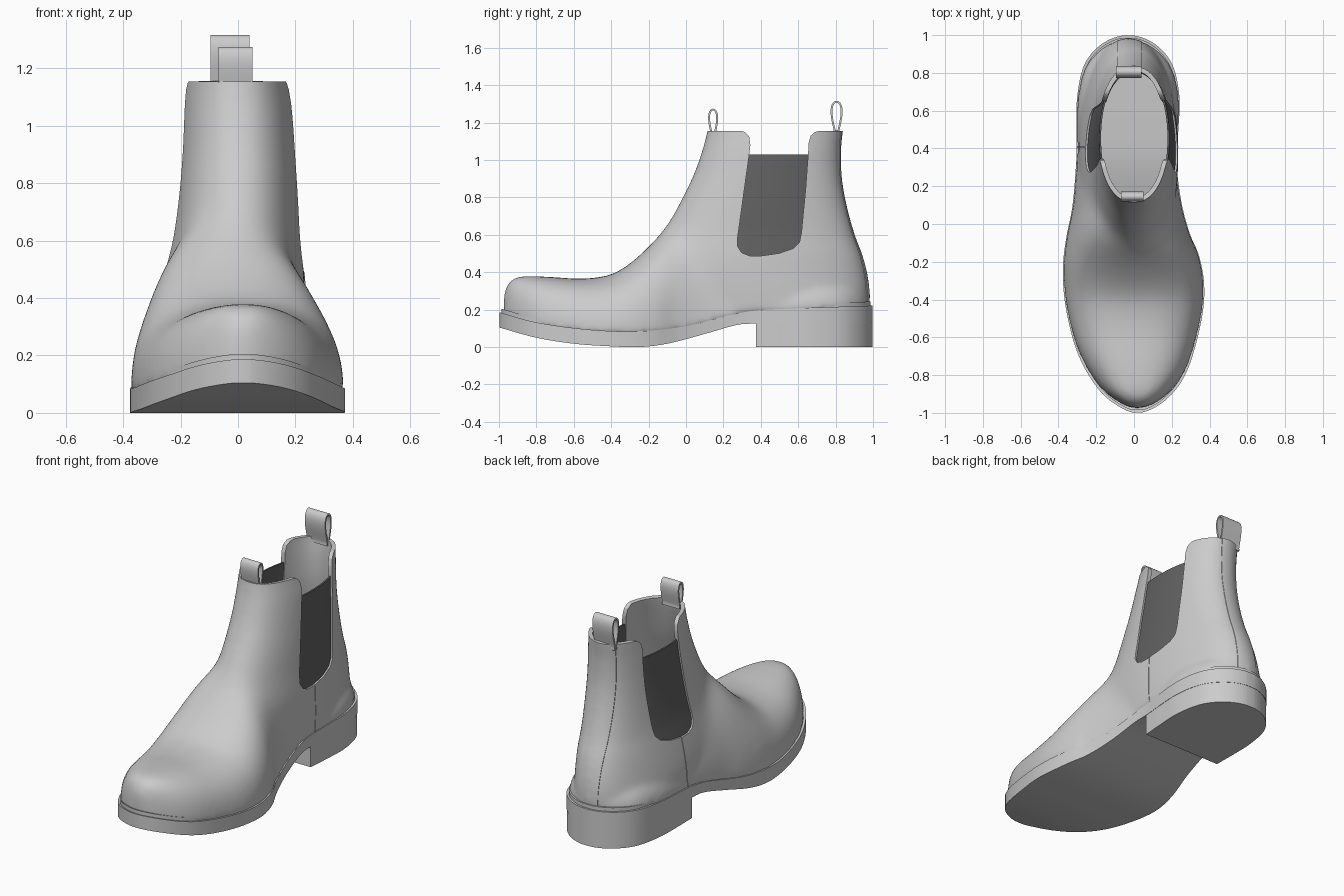
import bpy, bmesh, math
from mathutils import Vector

if "Cube" in bpy.data.objects:
    bpy.data.objects.remove(bpy.data.objects["Cube"])


def interp(pts, x):
    """Smooth interpolation through (x, value...) rows."""
    x = min(max(x, pts[0][0]), pts[-1][0])
    i = next(k for k in range(len(pts) - 1) if x <= pts[k + 1][0])
    h = pts[i + 1][0] - pts[i][0]
    t = (x - pts[i][0]) / h

    def slope(k, c):
        a, b = pts[max(k - 1, 0)], pts[min(k + 1, len(pts) - 1)]
        return (b[c] - a[c]) / (b[0] - a[0])
    out = []
    for c in range(1, len(pts[0])):
        out.append((2*t**3 - 3*t*t + 1) * pts[i][c] + (t**3 - 2*t*t + t) * h * slope(i, c)
                   + (3*t*t - 2*t**3) * pts[i + 1][c] + (t**3 - t*t) * h * slope(i + 1, c))
    return out if len(out) > 1 else out[0]


def loft(bm, rings):
    """Skin a list of equal-sized closed rings and cap both ends."""
    vs = [[bm.verts.new(p) for p in r] for r in rings]
    n = len(vs[0])
    for a, b in zip(vs, vs[1:]):
        for i in range(n):
            j = (i + 1) % n
            bm.faces.new((a[i], a[j], b[j], b[i]))
    bm.faces.new(vs[0])
    bm.faces.new(vs[-1])


def make(name, bm):
    bmesh.ops.recalc_face_normals(bm, faces=bm.faces)
    me = bpy.data.meshes.new(name)
    bm.to_mesh(me)
    bm.free()
    ob = bpy.data.objects.new(name, me)
    bpy.context.collection.objects.link(ob)
    return ob


def apply_mods(ob):
    dg = bpy.context.evaluated_depsgraph_get()
    dg.update()
    me = bpy.data.meshes.new_from_object(ob.evaluated_get(dg))
    ob.modifiers.clear()
    ob.data = me


def smooth(ob, deg=35):
    bpy.ops.object.select_all(action='DESELECT')
    ob.select_set(True)
    bpy.context.view_layer.objects.active = ob
    bpy.ops.object.shade_smooth_by_angle(angle=math.radians(deg))


# Sole outline, seen from above
CTRL = [(.03, -1), (.17, -.93), (.28, -.78), (.355, -.52), (.372, -.33), (.345, -.17), (.295, -.05),
        (.25, .12), (.225, .33), (.235, .5), (.24, .68), (.2, .85), (.1, .96), (-.03, 1),
        (-.16, .96), (-.26, .85), (-.3, .68), (-.305, .5), (-.305, .35), (-.325, .1),
        (-.36, -.08), (-.377, -.25), (-.36, -.45), (-.3, -.68), (-.2, -.86), (-.09, -.96)]
OUT = []
for i in range(len(CTRL)):
    p0, p1, p2, p3 = [Vector(CTRL[(i + k) % len(CTRL)]) for k in (-1, 0, 1, 2)]
    for s in range(10):
        t = s / 10
        OUT.append(.5 * (2*p1 + (p2 - p0)*t + (2*p0 - 5*p1 + 4*p2 - p3)*t*t
                         + (3*p1 - p0 - 3*p2 + p3)*t**3))


def sides(y):
    xs = []
    for a, b in zip(OUT, OUT[1:] + OUT[:1]):
        if (a.y - y) * (b.y - y) <= 0 and a.y != b.y:
            xs.append(a.x + (b.x - a.x) * (y - a.y) / (b.y - a.y))
    return min(xs), max(xs)


SOLE_TOP = [(-1, .187), (-.8, .132), (-.5, .092), (-.25, .085), (0, .112), (.25, .175), (.4, .198), (1, .222)]
SOLE_BOT = [(-1, .105), (-.8, .05), (-.6, .018), (-.4, .004), (-.25, 0), (-.1, .018), (.1, .07),
            (.28, .12), (.38, .125), (1, .13)]
top = lambda y: interp(SOLE_TOP, y)
bottom = lambda y: interp(SOLE_BOT, y)


def stations(y0, y1, n=72):
    return [(y0 + y1) / 2 - (y1 - y0) / 2 * math.cos(math.pi * i / n) for i in range(n + 1)]


def slab(name, lo, hi, inset=0.0, start=-.998):
    """Layer following the sole outline between heights lo(y) and hi(y)."""
    bm, rings = bmesh.new(), []
    for y in stations(start, .998):
        l, r = sides(y)
        c, k, yy = (l + r) / 2, 1 - inset / .3, y * (1 - inset)
        l, r = c + (l - c) * k, c + (r - c) * k
        rings.append([(l, yy, lo(yy)), (r, yy, lo(yy)), (r, yy, hi(yy)), (l, yy, hi(yy))])
    loft(bm, rings)
    smooth(make(name, bm))


slab("sole", bottom, top)
slab("welt", lambda y: top(y) - .02, lambda y: top(y) + .022, .012)
slab("heel_block", lambda y: 0, lambda y: bottom(y) + .02, .002, .375)

# Upper body: foot loft along y and shaft loft along z, fused by voxel remesh
DORSUM = [(-.98, .25), (-.968, .29), (-.95, .335), (-.92, .365), (-.87, .378), (-.75, .376), (-.55, .366),
          (-.4, .388), (-.3, .445), (-.2, .535), (-.1, .64), (0, .71), (.15, .7), (.3, .6), (.5, .45),
          (.8, .38), (1, .3)]
# y, roundness exponent of the foot section (higher is more peaked)
PEAK = [(-1, .76), (-.5, .78), (-.3, .83), (-.18, .88), (-.05, .99), (.1, 1.08), (.4, 1.1), (.7, .85), (1, .8)]
# z, front y, back y, left x, right x
SHAFT = [(.2, -.15, .974, -.288, .228), (.3, -.2, .976, -.287, .23), (.4, -.25, .962, -.272, .23),
         (.5, -.22, .935, -.25, .226), (.6, -.14, .897, -.226, .216), (.75, -.045, .855, -.206, .209),
         (.9, .035, .828, -.195, .201), (1.05, .09, .823, -.19, .192), (1.16, .118, .833, -.186, .18),
         (1.25, .13, .835, -.185, .178)]


def power(v, e):
    return math.copysign(abs(v) ** e, v)


bm, rings = bmesh.new(), []
for y in stations(-.998, .998, 110):
    l, r = sides(y)
    c, w, yy = (l + r) / 2, (r - l) / 2 * .978, y * .972
    z0, e = top(yy) - .02, interp(PEAK, yy)
    h = interp(DORSUM, yy) - z0
    rings.append([(c + w * power(math.cos(a), e), yy, z0 + h * power(abs(math.sin(a)), e))
                  for a in [math.pi * i / 40 for i in range(41)]])
loft(bm, rings)
rings = []
for i in range(71):
    z = .2 + 1.05 * i / 70
    f, b, l, r = interp(SHAFT, z)
    rings.append([((l + r) / 2 + (r - l) / 2 * power(math.cos(a), .9),
                   (f + b) / 2 + (b - f) / 2 * power(math.sin(a), .93), z)
                  for a in [math.tau * k / 64 for k in range(64)]])
loft(bm, rings)
body = make("upper_form", bm)
m = body.modifiers.new("fuse", 'REMESH')
m.mode, m.voxel_size = 'VOXEL', .016
m = body.modifiers.new("relax", 'SMOOTH')
m.factor, m.iterations = .5, 12
apply_mods(body)
# extra blending where the shaft meets the instep
group = body.vertex_groups.new(name="instep")
for v in body.data.vertices:
    d = math.hypot((v.co.y + .03) / .42, (v.co.z - .52) / .34)
    if d < 1:
        group.add([v.index], min(1, 2 * (1 - d)), 'REPLACE')
m = body.modifiers.new("blend", 'SMOOTH')
m.factor, m.iterations, m.vertex_group = .5, 90, "instep"
apply_mods(body)
bm = bmesh.new()
bm.from_mesh(body.data)
bmesh.ops.bisect_plane(bm, geom=bm.verts[:] + bm.edges[:] + bm.faces[:], plane_co=(0, 0, 1.155),
                       plane_no=(0, 0, 1), clear_outer=True)
bm.to_mesh(body.data)
bm.free()
body.hide_render = True


def prism(name, pts, x0=-1, x1=1):
    """Cutter: a y-z outline extruded along x."""
    bm = bmesh.new()
    loft(bm, [[(x, y, z) for y, z in pts] for x in (x0, x1)])
    ob = make(name, bm)
    ob.hide_render = True
    return ob


def shell(name, offset, thick, cutter, op):
    """Leather layer: the body pushed out by offset, thickened inwards, then cut."""
    me = body.data.copy()
    ob = bpy.data.objects.new(name, me)
    bpy.context.collection.objects.link(ob)
    normals = [v.normal.copy() for v in me.vertices]
    for v, n in zip(me.vertices, normals):
        v.co += Vector((n.x, n.y, 0)) * offset
    s = ob.modifiers.new("thickness", 'SOLIDIFY')
    s.thickness, s.offset = thick, -1
    b = ob.modifiers.new("cut", 'BOOLEAN')
    b.object, b.operation, b.solver = cutter, op, 'EXACT'
    apply_mods(ob)
    smooth(ob, 40)
    return ob


# Leather upper with the side gore openings, elastic gores, rear strap and side seams
GORE = [(.338, 1.03), (.31, .83), (.276, .585), (.275, .54), (.297, .505), (.34, .488), (.4, .487),
        (.5, .502), (.575, .528), (.607, .56), (.617, .61), (.64, .85), (.653, 1.03)]
opening = [(.28, 1.25), (.28, 1.16), (.315, 1.15), (.338, 1.125), (.344, 1.08)] + GORE + \
          [(.655, 1.09), (.667, 1.13), (.69, 1.15), (.73, 1.16), (.73, 1.25)]
gore_cut = prism("opening_cutter", opening)
panel_cut = prism("panel_cutter", [(.46 + (y - .46) * 1.06, 1.03 + (z - 1.03) * 1.02) for y, z in GORE])
strap_cut = prism("strap_cutter", [(.7, .15), (1.1, .15), (1.1, 1.3), (.7, 1.3)], -.09, .04)
seam_cut = prism("seam_cutter", [(.404, .15), (.411, .15), (.411, .489), (.404, .489)])
shell("upper", .004, .024, gore_cut, 'DIFFERENCE')
gore = shell("elastic_gores", -.006, .01, panel_cut, 'INTERSECT')
shell("rear_strap", .007, .006, strap_cut, 'INTERSECT')
shell("side_seams", .007, .006, seam_cut, 'INTERSECT')
mat = bpy.data.materials.new("dark_elastic")
mat.diffuse_color = (.12, .12, .12, 1)
mat.use_nodes = True
mat.node_tree.nodes["Principled BSDF"].inputs["Base Color"].default_value = mat.diffuse_color
gore.data.materials.clear()
gore.data.materials.append(mat)


# Pull loops
def pull_loop(name, y, x0, x1, z0, z1, w):
    path = [(y - .009, z0 - .015)]
    for i in range(1, 28):
        a = math.tau * i / 28
        path.append((y - w * math.sin(a) * abs(math.sin(a / 2)) ** 1.6 - .007 * math.cos(a / 2),
                     (z0 + z1) / 2 - (z1 - z0) / 2 * math.cos(a)))
    path.append((y + .009, z0 - .015))
    bm = bmesh.new()
    rows = [[bm.verts.new((x, py, pz)) for x in (x0, x1)] for py, pz in path]
    for a, b in zip(rows, rows[1:]):
        bm.faces.new((a[0], a[1], b[1], b[0]))
    ob = make(name, bm)
    s = ob.modifiers.new("thickness", 'SOLIDIFY')
    s.thickness, s.offset = .01, 0
    apply_mods(ob)
    smooth(ob)


pull_loop("front_pull_loop", .145, -.068, .05, 1.13, 1.27, .026)
pull_loop("rear_pull_loop", .805, -.095, .04, 1.14, 1.312, .034)
